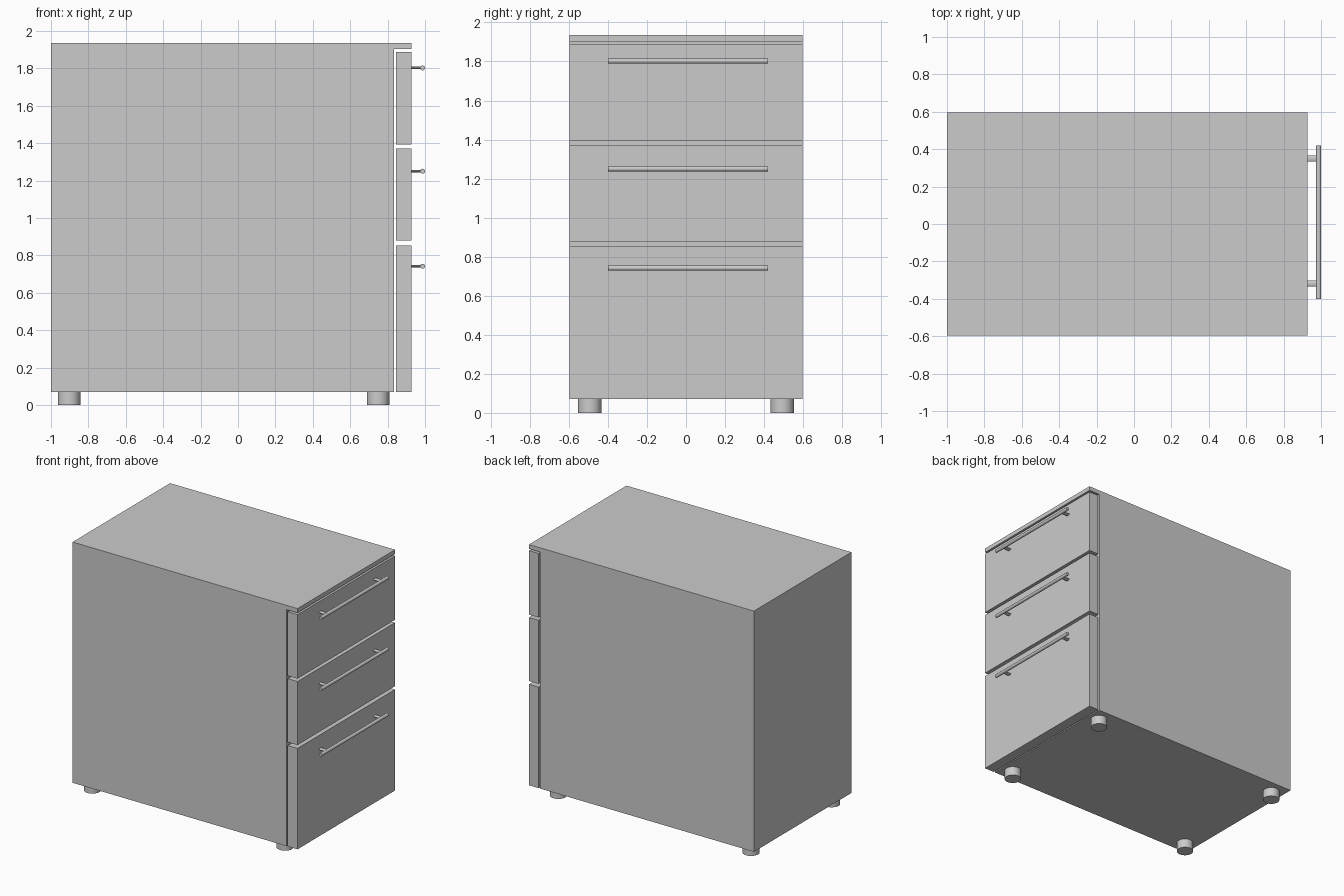
import bpy, bmesh
from math import pi

if "Cube" in bpy.data.objects:
    bpy.data.objects.remove(bpy.data.objects["Cube"])

HALF_W = 0.597   # half width in y
FRONT = 0.928    # x of the drawer faces


def finish(name, bm):
    bmesh.ops.recalc_face_normals(bm, faces=bm.faces)
    mesh = bpy.data.meshes.new(name)
    bm.to_mesh(mesh)
    bm.free()
    obj = bpy.data.objects.new(name, mesh)
    bpy.context.collection.objects.link(obj)
    return obj


def extrude_profile(name, points):
    """Extrude an x-z outline across the cabinet width."""
    bm = bmesh.new()
    face = bm.faces.new([bm.verts.new((x, -HALF_W, z)) for x, z in points])
    new = bmesh.ops.extrude_face_region(bm, geom=[face])["geom"]
    verts = [v for v in new if isinstance(v, bmesh.types.BMVert)]
    bmesh.ops.translate(bm, verts=verts, vec=(0, 2 * HALF_W, 0))
    return finish(name, bm)


def cylinder(name, centre, radius, depth, rotation=(0, 0, 0), scale=(1, 1, 1), sides=32):
    bpy.ops.mesh.primitive_cylinder_add(vertices=sides, radius=radius, depth=depth,
                                        location=centre, rotation=rotation)
    obj = bpy.context.object
    obj.name = name
    obj.scale = scale
    bpy.ops.object.shade_smooth_by_angle()
    return obj


# Cabinet carcass with the top overhanging the drawers
extrude_profile("cabinet_body", [(-1, 0.07), (0.834, 0.07), (0.834, 1.902),
                                 (FRONT, 1.902), (FRONT, 1.935), (-1, 1.935)])

# Drawer fronts with bar handles: name, bottom, top, handle height
drawers = [("bottom", 0.07, 0.852, 0.742),
           ("middle", 0.878, 1.37, 1.25),
           ("top", 1.392, 1.888, 1.802)]
for name, low, high, grip in drawers:
    extrude_profile(name + "_drawer_front",
                    [(0.844, low), (FRONT, low), (FRONT, high), (0.844, high)])
    cylinder(name + "_handle_bar", (0.987, 0.01, grip), 0.013, 0.82, (pi / 2, 0, 0), sides=24)
    # Flattened posts joining the bar to the drawer
    for y in (-0.318, 0.35):
        cylinder(name + "_handle_post", (0.955, y, grip), 0.017, 0.062,
                 (0, pi / 2, 0), (0.4, 1, 1), 24)

# Round feet
for x in (-0.903, 0.749):
    for y in (-0.493, 0.493):
        cylinder("foot", (x, y, 0.036), 0.06, 0.072)
